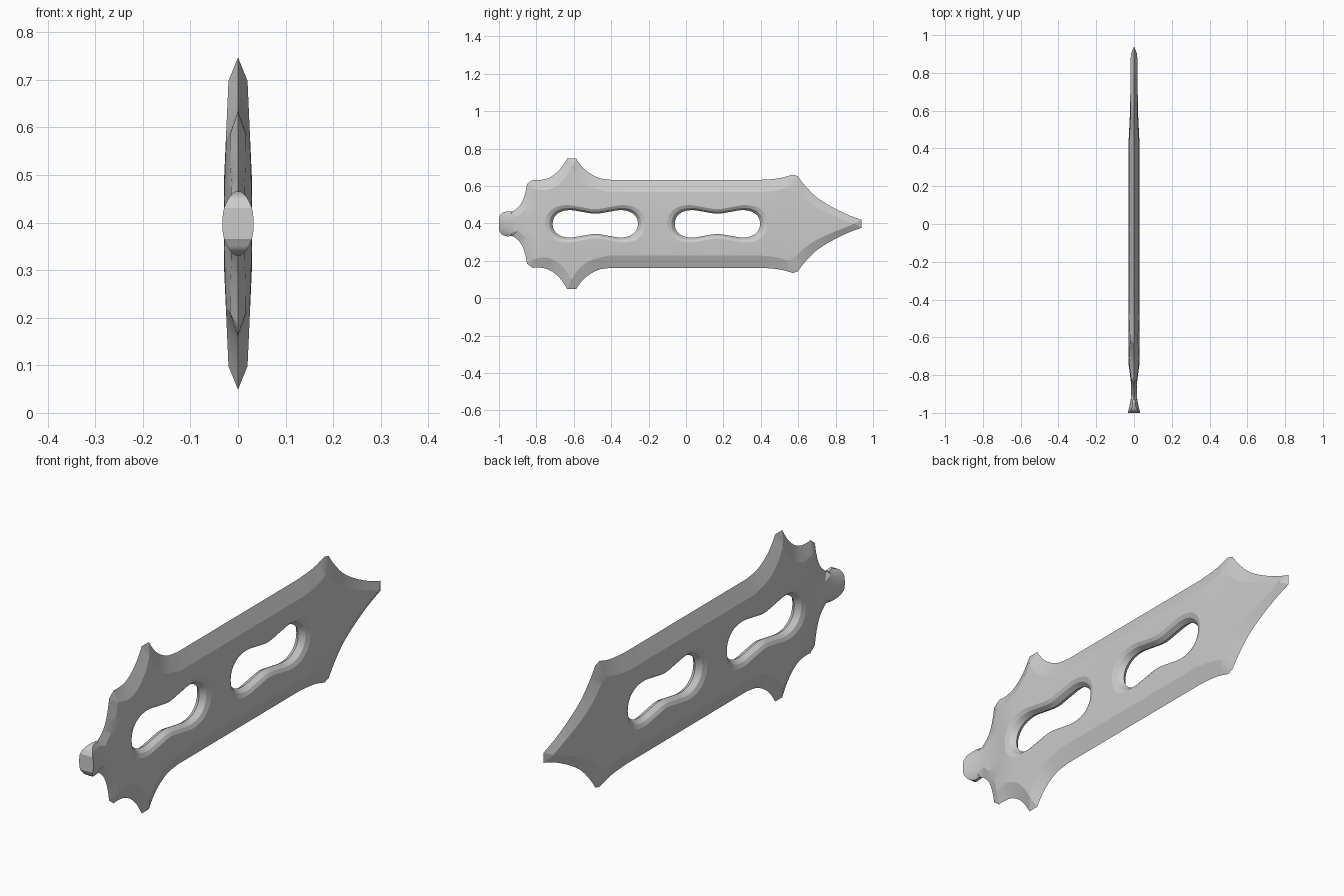
import bpy, bmesh, math
from mathutils import Vector
from mathutils.geometry import delaunay_2d_cdt

if "Cube" in bpy.data.objects:
    bpy.data.objects.remove(bpy.data.objects["Cube"])

CZ = 0.398  # height of the long axis


def spline(pts, n=5):
    """Catmull-Rom curve through pts."""
    p = [Vector(a) for a in pts]
    p = [2 * p[0] - p[1]] + p + [2 * p[-1] - p[-2]]
    out = []
    for i in range(1, len(p) - 2):
        a, b, c, d = p[i - 1:i + 3]
        for k in range(n):
            t = k / n
            out.append(0.5 * (2 * b + (c - a) * t + (2 * a - 5 * b + 4 * c - d) * t * t
                              + (3 * b - a - 3 * c + d) * t ** 3))
    return out + [p[-2]]


def closed(segments, n=5):
    """Join upper half curves and mirror them about the long axis."""
    up = []
    for s in segments:
        c = spline(s, n)
        up += c if not up else c[1:]
    return up + [Vector((v.x, -v.y)) for v in reversed(up[1:-1])]


def lerp(table, y):
    for (a, u), (b, v) in zip(table, table[1:]):
        if y <= b:
            return u + (v - u) * max(0, (y - a) / (b - a))
    return table[-1][1]


def inside(p, poly):
    r = False
    for a, b in zip(poly, poly[1:] + poly[:1]):
        if (a.y > p.y) != (b.y > p.y) and p.x < a.x + (b.x - a.x) * (p.y - a.y) / (b.y - a.y):
            r = not r
    return r


THICK = [(-1, .033), (-.96, .023), (-.92, .016), (-.85, .014), (-.8, .021), (-.74, .029),
         (.43, .029), (.55, .023), (.6, .021), (.9, .017), (1, 0)]


def half_thickness(y, z):
    t = lerp(THICK, y)
    if y < -.93:  # oval pommel
        return t * math.sqrt(max(0, 1 - (z / .07) ** 2))
    return t * lerp([(0, 1), (.1, 1), (.3, .69), (.4, .6)], abs(z))


# cutting edge
outline = closed([
    [(1, 0), (.85, .055), (.715, .13), (.64, .2), (.588, .268)],
    [(.588, .268), (.5, .244), (.4, .235)],
    [(.4, .235), (-.4, .235)],
    [(-.4, .235), (-.47, .247), (-.535, .285), (-.58, .337), (-.612, .398)],
    [(-.612, .398), (-.642, .337), (-.685, .28), (-.74, .243), (-.80, .234), (-.846, .242)],
    [(-.846, .242), (-.858, .17), (-.882, .107), (-.925, .067), (-.955, .067),
     (-.985, .056), (-1, .033)],
    [(-1, .033), (-1, 0)]])
# inner line of the edge bevel
ridge = closed([
    [(.9, 0), (.73, .07), (.64, .125), (.56, .2)],
    [(.56, .2), (.48, .178), (.4, .17)],
    [(.4, .17), (-.42, .17)],
    [(-.42, .17), (-.52, .2), (-.58, .25), (-.612, .3)],
    [(-.612, .3), (-.642, .25), (-.69, .203), (-.75, .18), (-.815, .188)],
    [(-.815, .188), (-.83, .13), (-.855, .08), (-.89, .045), (-.925, 0)]])

# grip slots: rim, rounded middle and inner edge
RIM = [(.268, 0), (.255, .05), (.215, .087), (.15, .1), (.08, .09), (0, .078)]
LIP = [(.228, 0), (.216, .04), (.18, .066), (.13, .073), (.07, .064), (0, .054)]


def slot(cy, f):
    q = [Vector(a).lerp(Vector(b), f) for a, b in zip(RIM, LIP)]
    half = q + [Vector((-v.x, v.y)) for v in reversed(q[:-1])]
    # ghost points keep the ends round
    half = [Vector((half[1].x, -half[1].y))] + half + [Vector((half[-2].x, -half[-2].y))]
    up = spline(half, 4)[4:-4]
    loop = up + [Vector((v.x, -v.y)) for v in reversed(up[1:-1])]
    return [Vector((v.x + cy, v.y)) for v in loop]


pts, scale, edges = [], [], []


def add_loop(loop, factor):
    s = len(pts)
    for i, v in enumerate(loop):
        pts.append(v)
        scale.append(factor)
        edges.append((s + i, s + (i + 1) % len(loop)))


add_loop(outline, 0)
add_loop(ridge, 1)
rims, lips = [], []
for cy in (-.485, .168):
    for f, h in ((0, 1), (.55, .72), (1, 0)):
        add_loop(slot(cy, f), h)
    rims.append(slot(cy, -.2))
    lips.append(slot(cy, 1))

# sample points on the flats
for i in range(-19, 19):
    for j in range(-6, 7):
        p = Vector((i * .05 + .003, j * .04))
        near = [p + Vector((a, b)) for a in (-.015, .015) for b in (-.015, .015)]
        if all(inside(q, ridge) for q in near) and not any(inside(p, r) for r in rims):
            pts.append(p)
            scale.append(1)
# sample points on the pommel
for y in (-.937, -.953, -.969, -.985):
    for j in range(-4, 5):
        p = Vector((y, j * .013))
        if inside(p, outline):
            pts.append(p)
            scale.append(1)

vs, _, fs, orig, _, _ = delaunay_2d_cdt(pts, edges, [], 0, 1e-5)

# build both sides, sharing the vertices that lie on the sharp edges
bm = bmesh.new()
right, left, index = [], [], {}
for k, v in enumerate(vs):
    src = orig[k]
    h = min((scale[i] for i in src), default=1)
    if v.x < -.93:
        h = 1
    x = h * half_thickness(v.x, v.y)
    a = bm.verts.new((x, v.x, v.y + CZ))
    right.append(a)
    left.append(a if x < 1e-6 else bm.verts.new((-x, v.x, v.y + CZ)))
    for i in src:
        index[i] = k


def add_face(ring):
    ring = list(dict.fromkeys(ring))
    if len(ring) > 2 and not bm.faces.get(ring):
        bm.faces.new(ring)


for f in fs:
    c = sum((vs[i] for i in f), Vector((0, 0))) / len(f)
    flat = all(right[i] is left[i] for i in f)  # no thickness at all
    if not flat and inside(c, outline) and not any(inside(c, l) for l in lips):
        add_face([right[i] for i in f])
        add_face([left[i] for i in reversed(f)])

# pommel end cap
n = len(outline)
for i in range(n):
    a, b = index[i], index[(i + 1) % n]
    add_face([right[a], right[b], left[b], left[a]])

bmesh.ops.delete(bm, geom=[v for v in bm.verts if not v.link_faces], context='VERTS')
bmesh.ops.recalc_face_normals(bm, faces=bm.faces)
mesh = bpy.data.meshes.new("blade")
bm.to_mesh(mesh)
bm.free()
blade = bpy.data.objects.new("blade", mesh)
bpy.context.collection.objects.link(blade)
bpy.context.view_layer.objects.active = blade
blade.select_set(True)
bpy.ops.object.shade_smooth_by_angle(angle=math.radians(15))
